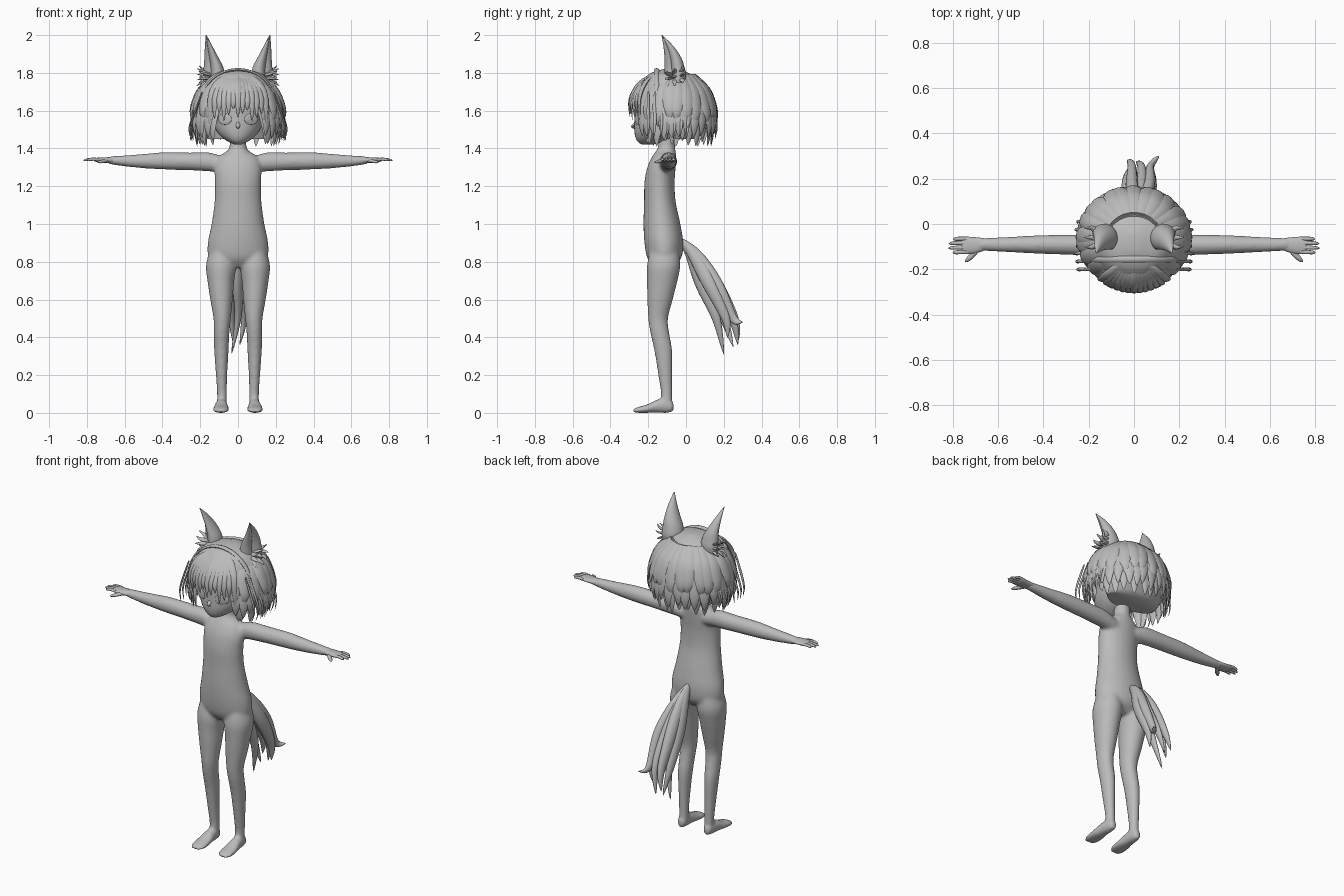
import bpy, bmesh, math, random
from mathutils import Vector

random.seed(4)
cube = bpy.data.objects.get("Cube")
if cube:
    bpy.data.objects.remove(cube)

grey = bpy.data.materials.new("plain_grey")
grey.use_nodes = True
grey.diffuse_color = (0.5, 0.5, 0.5, 1)
grey.node_tree.nodes["Principled BSDF"].inputs["Base Color"].default_value = (0.5, 0.5, 0.5, 1)


def spline(rows, steps):
    """Catmull-Rom interpolation of equal-length number rows."""
    out = []
    last = len(rows) - 1
    for i in range(last):
        quad = [rows[max(i - 1, 0)], rows[i], rows[i + 1], rows[min(i + 2, last)]]
        for s in range(steps):
            t = s / steps
            out.append([b + t * ((c - a) + t * ((2 * a - 5 * b + 4 * c - d) + t * (3 * (b - c) + d - a))) / 2
                        for a, b, c, d in zip(*quad)])
    out.append(list(rows[-1]))
    return out


def skin(bm, rings):
    """Join rings of points into a closed tube."""
    loops = [[bm.verts.new(p) for p in ring] for ring in rings]
    n = len(loops[0])
    for low, high in zip(loops, loops[1:]):
        for i in range(n):
            j = (i + 1) % n
            bm.faces.new((low[i], low[j], high[j], high[i]))
    bm.faces.new(loops[0][::-1])
    bm.faces.new(loops[-1])


def loft(bm, axis, rows, n=24, steps=4, dent=0.0, dent_angle=0.0):
    """Ellipse sections: position on the axis, then min and max of the other two axes."""
    rings = []
    for pos, a0, a1, b0, b1 in spline(rows, steps):
        ring = []
        for i in range(n):
            ang = math.tau * i / n
            r = 1 - dent * max(0, math.cos(ang - dent_angle)) ** 2
            p = [(a0 + a1) / 2 + r * (a1 - a0) / 2 * math.cos(ang),
                 (b0 + b1) / 2 + r * (b1 - b0) / 2 * math.sin(ang)]
            p.insert("xyz".index(axis), pos)
            ring.append(p)
        rings.append(ring)
    skin(bm, rings)


def strand(bm, points, width, thick, wide, root=0.5, tip=2.5, n=8, steps=4):
    """Flattened tapering tube along a path, with its broad side along wide."""
    path = [Vector(p) for p in spline(points, steps)]
    rings = []
    for i, p in enumerate(path):
        t = i / (len(path) - 1)
        along = (path[min(i + 1, len(path) - 1)] - path[max(i - 1, 0)]).normalized()
        out = along.cross(Vector(wide)).normalized()
        side = out.cross(along)
        f = (root + (1 - root) * math.sin(min(1, 2 * t) * math.pi / 2)) * (1 - t ** tip) + 0.02
        rings.append([p + side * width * f * math.cos(math.tau * k / n)
                      + out * thick * f * math.sin(math.tau * k / n) for k in range(n)])
    skin(bm, rings)


def finish(name, bm, mirror=False, angle=60):
    bmesh.ops.recalc_face_normals(bm, faces=bm.faces[:])
    mesh = bpy.data.meshes.new(name)
    bm.to_mesh(mesh)
    bm.free()
    obj = bpy.data.objects.new(name, mesh)
    bpy.context.collection.objects.link(obj)
    mesh.materials.append(grey)
    bpy.ops.object.select_all(action="DESELECT")
    obj.select_set(True)
    bpy.context.view_layer.objects.active = obj
    bpy.ops.object.shade_smooth_by_angle(angle=math.radians(angle))
    if mirror:
        obj.modifiers.new("Mirror", "MIRROR").use_clip = False
    return obj


def sym(rows):
    """Rows of (z, half width, front, back) as full sections."""
    return [(z, -w, w, f, b) for z, w, f, b in rows]


# Body: torso, neck, leg, foot and arm fused into one smooth skin
bm = bmesh.new()
loft(bm, "z", sym([(.77, .10, -.17, -.07), (.82, .155, -.205, -.025), (.9, .16, -.22, -.015),
                   (1, .14, -.225, -.03), (1.12, .124, -.222, -.055), (1.22, .122, -.22, -.06),
                   (1.3, .125, -.205, -.055), (1.355, .105, -.18, -.052), (1.385, .06, -.16, -.055),
                   (1.41, .045, -.148, -.058), (1.48, .044, -.145, -.06)]), n=32)
loft(bm, "z", [(.86, .03, .15, -.19, -.04), (.78, .01, .17, -.207, -.03), (.7, .02, .162, -.207, -.045),
               (.6, .028, .147, -.205, -.07), (.5, .038, .13, -.2, -.095), (.43, .045, .128, -.19, -.09),
               (.33, .05, .126, -.168, -.073), (.2, .057, .117, -.147, -.073),
               (.1, .059, .111, -.133, -.073), (.03, .058, .112, -.14, -.07)])
loft(bm, "y", [(-.065, .07, .105, .01, .05), (-.09, .06, .113, 0, .075), (-.15, .055, .122, 0, .072),
               (-.2, .047, .132, 0, .047), (-.25, .048, .134, 0, .032), (-.28, .065, .118, .002, .02)])
loft(bm, "x", [(.06, -.15, -.06, 1.27, 1.35), (.15, -.14, -.05, 1.278, 1.378), (.25, -.137, -.047, 1.284, 1.378),
               (.4, -.132, -.049, 1.289, 1.379), (.5, -.127, -.054, 1.295, 1.371),
               (.6, -.122, -.059, 1.305, 1.363), (.69, -.116, -.064, 1.318, 1.357)])
body = finish("body", bm, mirror=True)
remesh = body.modifiers.new("Fuse", "REMESH")
remesh.mode = "VOXEL"
remesh.voxel_size = 0.009
remesh.use_smooth_shade = True
smooth = body.modifiers.new("Soften", "SMOOTH")
smooth.factor = 0.5
smooth.iterations = 6

# Hands: palm, four fingers and thumb
bm = bmesh.new()
loft(bm, "x", [(.66, -.117, -.063, 1.32, 1.355), (.7, -.13, -.058, 1.324, 1.353),
               (.745, -.132, -.056, 1.328, 1.351), (.762, -.125, -.062, 1.333, 1.347)], n=16)
for y, reach in [(-.124, .8), (-.104, .82), (-.084, .818), (-.065, .798)]:
    strand(bm, [(.735, y, 1.341), (.77, y, 1.343), (reach, y * 1.02, 1.337)], .009, .008, (0, 1, 0), 1, 8)
strand(bm, [(.69, -.11, 1.335), (.715, -.14, 1.332), (.745, -.168, 1.326)], .012, .009, (1, 0, 0), 1, 6)
finish("hands", bm, mirror=True)

# Head with small nose
bm = bmesh.new()
loft(bm, "z", sym([(1.422, .02, -.235, -.17), (1.435, .05, -.255, -.12), (1.46, .086, -.268, -.07),
                   (1.5, .118, -.274, -.02), (1.56, .14, -.273, .04), (1.62, .155, -.27, .07),
                   (1.7, .15, -.25, .06), (1.77, .09, -.18, 0)]), n=32)
strand(bm, [(0, -.262, 1.55), (0, -.272, 1.53), (0, -.284, 1.515), (0, -.262, 1.505)],
       .012, .008, (1, 0, 0), .3, 4)
finish("head", bm)

# Eyes: shallow discs on the face
bm = bmesh.new()
eye = bmesh.ops.create_uvsphere(bm, u_segments=24, v_segments=12, radius=1)["verts"]
bmesh.ops.scale(bm, vec=(.036, .007, .03), verts=eye)
for v in eye:
    v.co.y += v.co.x * .5
bmesh.ops.translate(bm, vec=(.07, -.253, 1.555), verts=eye)
finish("eyes", bm, mirror=True)

# Smooth crown and the hair mass under the locks
bm = bmesh.new()
loft(bm, "z", sym([(1.64, .212, -.262, .14), (1.7, .2, -.26, .115), (1.76, .165, -.232, .075),
                   (1.8, .115, -.185, .012), (1.82, .03, -.12, -.04)]), n=40)
loft(bm, "z", sym([(1.45, .16, -.1, .06), (1.55, .205, -.13, .13), (1.65, .205, -.16, .13)]), n=32)
finish("hair_crown", bm)

# Layered hanging locks around the sides and back
bm = bmesh.new()
for count, scale, bottom in [(21, 1.0, 1.53), (25, .99, 1.46), (23, .9, 1.425)]:
    for i in range(count):
        a = math.radians(-52 + 284 * i / (count - 1))
        end = bottom + random.uniform(-.015, .02)
        lean = random.uniform(-.08, .08)
        path = []
        for k, f in [(.5, 0), (.82, .27), (.97, .55), (1.04, .8), (1.0, 1)]:
            b = a + lean * f
            path.append((.24 * k * scale * math.cos(b), -.06 + .215 * k * scale * math.sin(b),
                         1.79 + (end - 1.79) * f))
        strand(bm, path, .04, .011, (-math.sin(a), math.cos(a), 0), .5, 3)
# Fine flyaway strands at the sides
for side in (-1, 1):
    for i in range(7):
        y = -.2 + .035 * i
        strand(bm, [(side * .19, y, 1.7), (side * .225, y, 1.6),
                    (side * (.25 + .004 * (i % 3)), y, 1.51), (side * (.235 + .006 * (i % 4)), y - .01, 1.44)],
               .009, .006, (0, 1, 0))
finish("hair_locks", bm)

# Fringe fanning out from the front of the band
bm = bmesh.new()
for i in range(13):
    f = (i - 6) / 6
    drop = 1.565 + .025 * (i % 3) - .04 * abs(f)
    strand(bm, [(.05 * f, -.17, 1.795), (.11 * f, -.248 + .03 * abs(f), 1.745),
                (.145 * f, -.297 + .05 * f * f, 1.66), (.15 * f, -.297 + .055 * f * f, drop)],
           .024, .01, (1, .4 * f, 0), .4, 3)
finish("fringe", bm)

# Hair band
bm = bmesh.new()
band = [(.2 * math.cos(math.pi * i / 12), -.155, 1.62 + .197 * math.sin(math.pi * i / 12)) for i in range(13)]
strand(bm, band, .014, .008, (0, 1, 0), 1, 30)
finish("hair_band", bm)

# Tall ears, hollow towards the front and outside
bm = bmesh.new()
loft(bm, "z", [(1.71, .1, .185, -.11, -.02), (1.78, .072, .194, -.124, 0), (1.83, .078, .191, -.124, -.008),
               (1.88, .103, .185, -.123, -.025), (1.94, .135, .179, -.125, -.065),
               (2, .166, .171, -.13, -.125)], n=32, dent=.75, dent_angle=-.8)
finish("ears", bm, mirror=True, angle=45)

# Fur tufts at the ear openings
bm = bmesh.new()
for i in range(9):
    f = i / 8
    y = -.1 + .04 * (i % 3)
    strand(bm, [(.145, -.07, 1.75 + .05 * f), (.18, y, 1.745 + .07 * f),
                (.208 + .012 * (i % 2), y, 1.715 + .125 * f)], .016, .009, (0, 1, .3), .5, 2)
finish("ear_tufts", bm, mirror=True)

# Tail of pointed, overlapping locks
bm = bmesh.new()
for x, y_mid, y_low, tip in [(.0, .09, .16, (-.035, .2, .31)), (-.03, .12, .2, (-.02, .25, .35)),
                             (.03, .15, .245, (.01, .275, .36)), (.07, .13, .21, (.07, .22, .4)),
                             (.065, .165, .25, (.11, .3, .48)), (-.01, .165, .255, (-.03, .28, .39))]:
    strand(bm, [(0, -.03, .92), (x * .4, y_mid * .35, .83), (x, y_mid, .67), (x * 1.1, y_low, .5), tip],
           .045, .032, (.3, .9, .3), .15, 2.5, n=12, steps=6)
finish("tail", bm)
